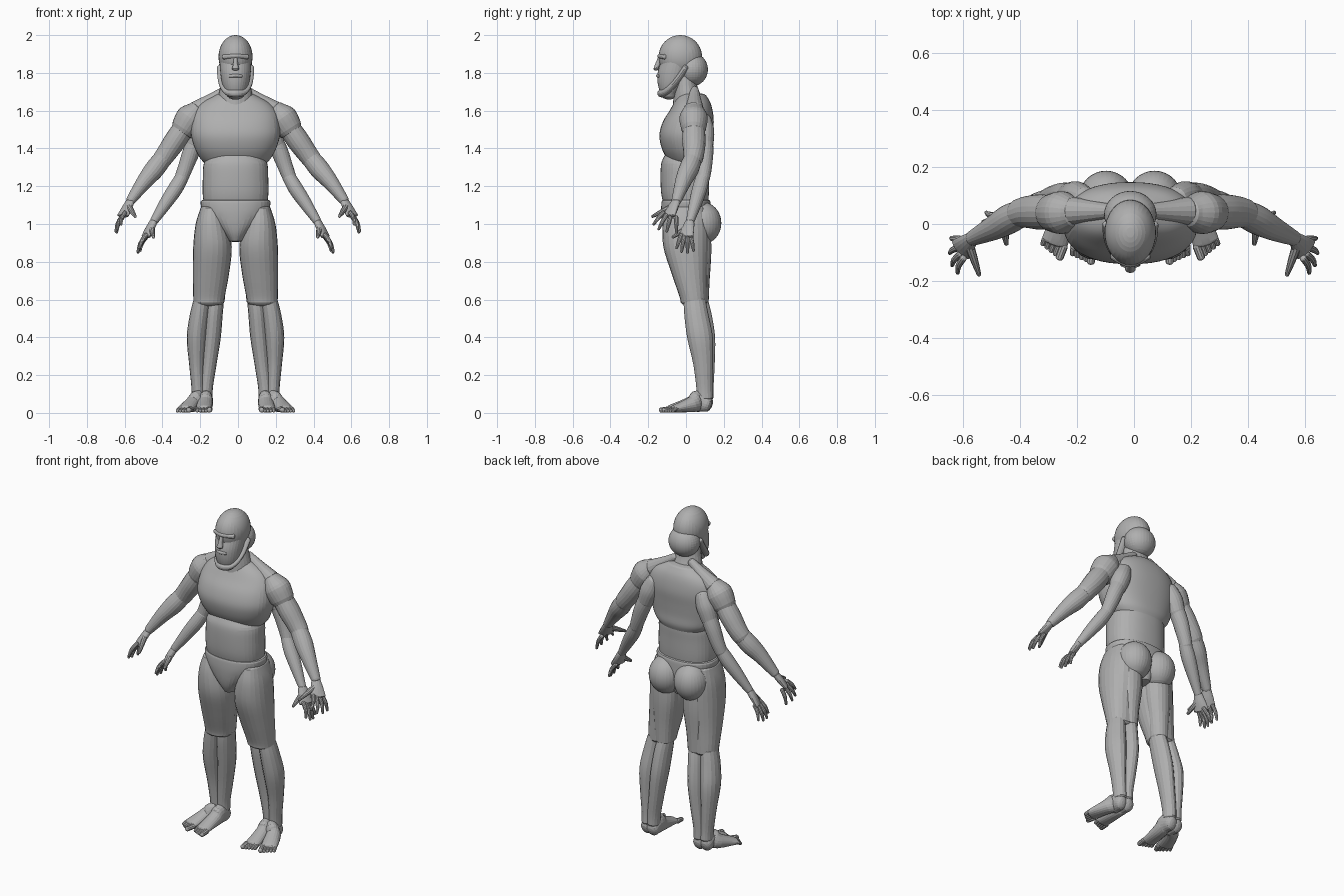
import bpy, bmesh, math
from mathutils import Vector

CX = -0.013  # body axis
grey = bpy.data.materials.new("matte_grey")
grey.diffuse_color = (0.43, 0.43, 0.43, 1)


def catmull(a, b, c, d, t):
    return [0.5 * (2 * q + (r - p) * t + (2 * p - 5 * q + 4 * r - s) * t * t
                   + (3 * q - p - 3 * r + s) * t ** 3) for p, q, r, s in zip(a, b, c, d)]


def finish(name, bm):
    bmesh.ops.recalc_face_normals(bm, faces=bm.faces[:])
    me = bpy.data.meshes.new(name)
    bm.to_mesh(me)
    bm.free()
    me.materials.append(grey)
    ob = bpy.data.objects.new(name, me)
    bpy.context.collection.objects.link(ob)
    for p in me.polygons:
        p.use_smooth = True
    me.set_sharp_from_angle(angle=math.radians(9))
    return ob


def loft(name, pts, sx=1, flat=False, n=24, sub=4, cap=0.7, power=1.0):
    """Rounded tube through (x, y, z, width, depth) stations."""
    pts = [tuple(p) if len(p) == 5 else tuple(p) + (p[3],) for p in pts]
    ext = [pts[0]] + pts + [pts[-1]]
    st = []
    for i in range(len(pts) - 1):
        st += [catmull(*ext[i:i + 4], k / sub) for k in range(sub)]
    st.append(pts[-1])
    rings = []
    for i, s in enumerate(st):
        c = Vector(s[:3])
        t = (Vector(st[min(i + 1, len(st) - 1)][:3]) - Vector(st[max(i - 1, 0)][:3])).normalized()
        if flat:
            t = Vector((0, 0, 1 if pts[-1][2] > pts[0][2] else -1))
            w, h = Vector((1, 0, 0)), Vector((0, 1, 0))
        else:
            w = t.cross(Vector((0, 0, 1))).normalized()
            h = w.cross(t)
        rings.append((c, w * s[3], h * s[4], t, min(s[3], s[4])))

    def dome(r, sign):
        c, w, h, t, m = r
        return [(c + t * sign * m * cap * math.sin(a), w * math.cos(a), h * math.cos(a), t, m)
                for a in (math.radians(28), math.radians(54), math.radians(76))]
    rings = dome(rings[0], -1)[::-1] + rings + dome(rings[-1], 1)
    bm = bmesh.new()

    def sup(v):
        return math.copysign(abs(v) ** power, v)
    loops = []
    for c, w, h, t, m in rings:
        loop = []
        for k in range(n):
            a = 2 * math.pi * k / n
            p = c + w * sup(math.cos(a)) + h * sup(math.sin(a))
            loop.append(bm.verts.new((CX + sx * p.x, p.y, p.z)))
        loops.append(loop)
    for a, b in zip(loops, loops[1:]):
        for k in range(n):
            j = (k + 1) % n
            bm.faces.new((a[k], a[j], b[j], b[k]))
    bm.faces.new(loops[0])
    bm.faces.new(loops[-1])
    return finish(name, bm)


def ball(name, c, r, sx=1):
    bm = bmesh.new()
    bmesh.ops.create_uvsphere(bm, u_segments=32, v_segments=20, radius=1)
    for v in bm.verts:
        v.co = (CX + sx * (c[0] + v.co.x * r[0]), c[1] + v.co.y * r[1], c[2] + v.co.z * r[2])
    return finish(name, bm)


def hand(name, wrist, palm, tips, thumb, sx):
    w, p = Vector(wrist), Vector(palm)
    loft(name + "_palm", [(*wrist, .026, .02), (*w.lerp(p, .5), .036, .02), (*palm, .044, .015)],
         sx, n=16, cap=.5)
    mean = sum((Vector(t) for t in tips), Vector()) / 4
    for i, t in enumerate(tips):
        t = Vector(t)
        base = p + (t - mean) * .55
        mid = base.lerp(t, .5) + Vector((.007, 0, .003))
        loft(f"{name}_finger_{i + 1}", [(*base, .0125), (*mid, .011), (*t, .007)], sx, n=10, sub=3)
    a, b = w.lerp(p, .3), Vector(thumb)
    loft(name + "_thumb", [(*a, .018), (*a.lerp(b, .55), .014), (*b, .008)], sx, n=10, sub=3)


def foot(name, heel, toe, spread, sx):
    h, t = Vector((*heel, .045)), Vector((*toe, .022))
    m = h.lerp(t, .45)
    loft(name, [(*h, .036, .042), (h.x, h.y - .05, .062, .038, .058),
                (m.x, m.y, .045, .042, .042), (*t, spread, .02)], sx, n=20)
    d = (t - h).normalized()
    side = Vector((-d.y, d.x, 0)).normalized()
    # inner big toe first, then smaller toes outward
    for i in range(5):
        b = t + side * spread * (-.75 + .38 * i) + d * .005
        e = b + Vector((d.x, d.y, 0)) * (.042 - .006 * i)
        r = .014 if i == 0 else .0095
        loft(f"{name}_toe_{i + 1}", [(b.x, b.y, .02, r + .001), (e.x, e.y, r + .001, r)],
             sx, n=10, sub=3)


# head
ball("skull", (0, -.03, 1.885), (.09, .115, .115))
ball("back_of_head", (0, .033, 1.818), (.092, .083, .088))
loft("face", [(0, -.09, 1.69, .05, .045), (0, -.074, 1.74, .07, .075), (0, -.062, 1.80, .08, .088),
              (0, -.048, 1.86, .083, .085), (0, -.04, 1.90, .08, .09)], flat=True, n=32)
loft("jaw", [(-.074, .0, 1.83, .025, .016), (-.066, -.055, 1.75, .026, .016),
             (-.042, -.105, 1.70, .024, .018), (0, -.128, 1.692, .024, .022),
             (.042, -.105, 1.70, .024, .018), (.066, -.055, 1.75, .026, .016),
             (.074, .0, 1.83, .025, .016)], n=16)
loft("brow", [(-.06, -.112, 1.885, .014), (0, -.14, 1.889, .012), (.06, -.112, 1.885, .014)], n=12)
loft("nose", [(0, -.158, 1.822, .019, .014), (0, -.15, 1.845, .013, .014),
              (0, -.138, 1.878, .010, .012)], flat=True, n=12)
loft("mouth", [(-.028, -.138, 1.783, .011, .01), (0, -.148, 1.785, .011, .01),
               (.028, -.138, 1.783, .011, .01)], n=12)
loft("neck", [(0, .02, 1.62, .10, .09), (0, .005, 1.69, .088, .07), (0, -.002, 1.74, .078, .06),
              (0, -.005, 1.79, .07, .06)], flat=True)

# torso
loft("chest", [(0, .025, 1.31, .15, .10), (0, .018, 1.345, .185, .118), (0, .004, 1.40, .215, .132),
               (0, .0, 1.47, .235, .141), (0, .012, 1.54, .232, .135), (0, .027, 1.60, .215, .114),
               (0, .033, 1.645, .175, .095), (0, .032, 1.68, .11, .075)],
     flat=True, n=48, cap=.2, power=.88)
loft("belly", [(0, .0, 1.09, .165, .115), (0, -.005, 1.16, .174, .126), (0, -.006, 1.25, .173, .129),
               (0, -.003, 1.32, .168, .128), (0, .0, 1.36, .14, .115)],
     flat=True, n=40, cap=.25, power=.88)
loft("pelvis", [(0, .005, .91, .04, .10), (0, .003, .95, .075, .118), (0, .003, 1.0, .125, .13),
                (0, .0, 1.06, .172, .132), (0, .0, 1.11, .185, .130), (0, .0, 1.125, .18, .126)],
     flat=True, n=40, cap=.12, power=.9)

for sx, side in ((1, "left"), (-1, "right")):
    ball(side + "_buttock", (.085, .085, 1.005), (.098, .102, .112), sx)
    loft(side + "_shoulder_slope", [(.055, .045, 1.71, .022), (.12, .045, 1.66, .035),
                                    (.2, .045, 1.605, .05)], sx, n=16)

    # legs: front thigh, rear thigh, two lower legs with a foot each
    loft(side + "_front_thigh", [(.13, .0, 1.085, .055, .10), (.128, -.002, 1.0, .083, .12),
                                 (.122, .0, .88, .102, .12), (.13, .018, .74, .096, .095),
                                 (.14, .038, .62, .084, .074), (.142, .042, .585, .08, .07)],
         sx, flat=True, cap=.3, power=.92)
    loft(side + "_rear_thigh", [(.10, .06, 1.0, .07, .07), (.102, .068, .85, .075, .066),
                                (.108, .067, .7, .06, .058), (.11, .067, .59, .052, .053)],
         sx, flat=True, n=20, cap=.4)
    loft(side + "_outer_calf", [(.178, .045, .60, .044, .058), (.192, .055, .52, .05, .064),
                                (.206, .074, .40, .052, .068), (.206, .09, .26, .04, .052),
                                (.2, .097, .14, .034, .043), (.198, .1, .08, .034, .043)],
         sx, flat=True, n=16, cap=.4)
    loft(side + "_inner_calf", [(.105, .06, .60, .044, .056), (.115, .072, .52, .047, .064),
                                (.125, .09, .40, .047, .064), (.14, .1, .26, .04, .052),
                                (.155, .103, .14, .036, .043), (.157, .104, .08, .035, .042)],
         sx, flat=True, n=16, cap=.4)
    foot(side + "_outer_foot", (.2, .11), (.265, -.062), .047, sx)
    foot(side + "_inner_foot", (.157, .115), (.168, -.085), .043, sx)

    # upper pair of arms
    ax = sx * (1 if sx > 0 else .965)
    loft(side + "_upper_shoulder", [(.215, .04, 1.605, .055, .05), (.248, .04, 1.562, .075, .078),
                                    (.285, .04, 1.505, .066, .07)], ax, cap=.6)
    loft(side + "_upper_arm", [(.27, .04, 1.53, .055), (.325, .042, 1.45, .062, .06),
                               (.375, .042, 1.38, .056, .055), (.405, .038, 1.34, .05, .052)],
         ax, n=20)
    loft(side + "_upper_forearm", [(.40, .036, 1.345, .048, .05), (.445, .015, 1.29, .052, .053),
                                   (.50, -.015, 1.225, .043, .043), (.575, -.05, 1.125, .027, .026)],
         ax, n=20)
    hand(side + "_upper_hand", (.577, -.052, 1.12), (.617, -.09, 1.045),
         ((.652, -.05, .955), (.657, -.102, .96), (.648, -.145, .972), (.628, -.172, .998)),
         (.55, -.178, 1.04), ax)

    # lower pair of arms, set behind the ribs
    loft(side + "_lower_shoulder", [(.165, .09, 1.55, .045), (.19, .095, 1.49, .055),
                                    (.215, .098, 1.42, .047)], sx, n=20)
    loft(side + "_lower_arm", [(.20, .097, 1.46, .045), (.235, .1, 1.38, .045),
                               (.265, .097, 1.30, .04), (.288, .09, 1.24, .036)], sx, n=20)
    loft(side + "_lower_forearm", [(.285, .088, 1.245, .036), (.32, .072, 1.185, .04, .039),
                                   (.37, .05, 1.11, .034), (.432, .022, 1.015, .022)], sx, n=20)
    hand(side + "_lower_hand", (.435, .02, 1.01), (.474, .0, .935),
         ((.505, .04, .858), (.516, .008, .848), (.518, -.024, .852), (.508, -.05, .872)),
         (.435, -.07, .93), sx)
